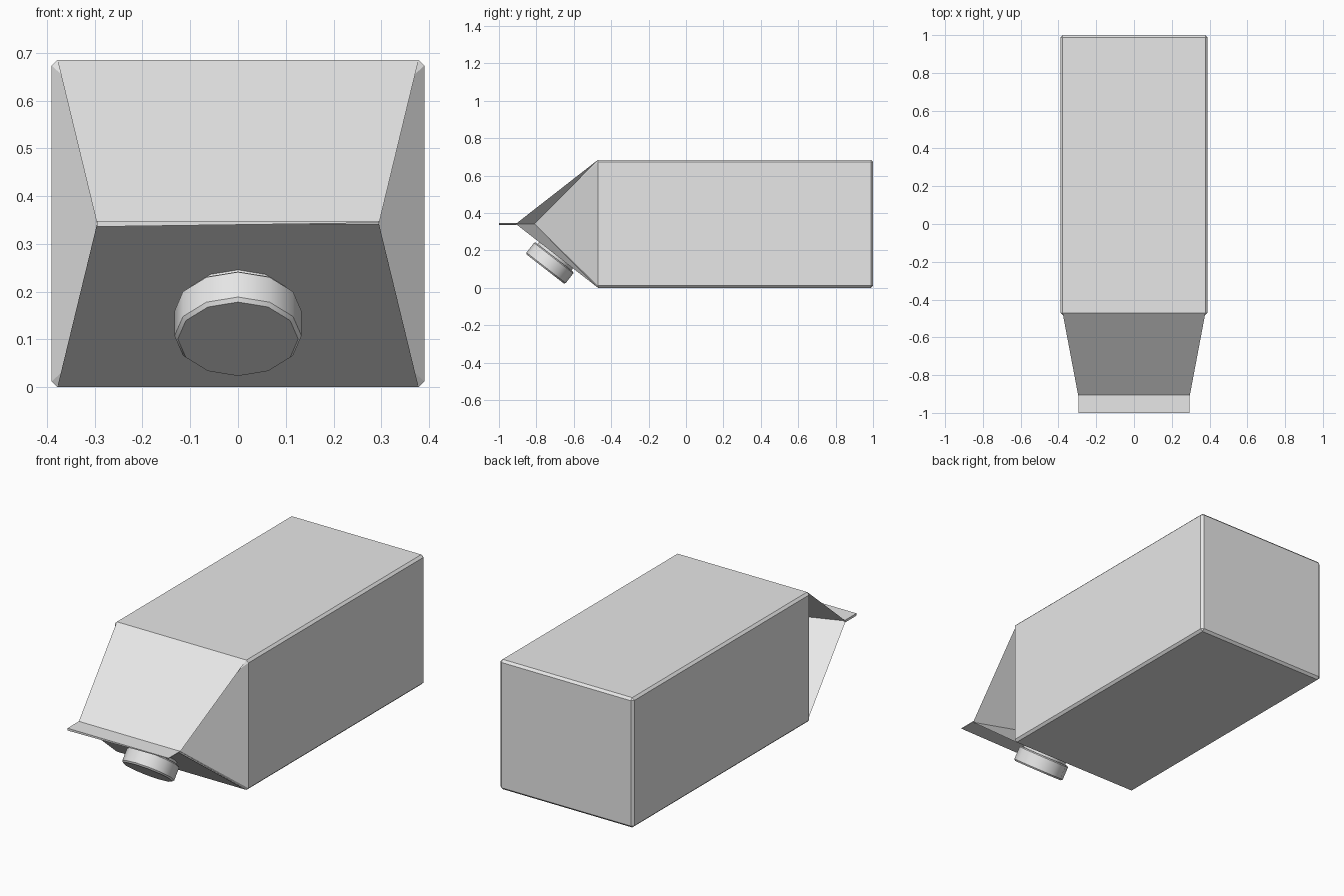
import bpy, bmesh, math
from mathutils import Vector

cube = bpy.data.objects.get("Cube")
if cube:
    bpy.data.objects.remove(cube, do_unlink=True)

grey = bpy.data.materials.new("plain grey")
grey.use_nodes = True
grey.diffuse_color = (0.8, 0.8, 0.8, 1)
grey.node_tree.nodes["Principled BSDF"].inputs["Base Color"].default_value = (0.8, 0.8, 0.8, 1)

W, H = 0.39, 0.685          # half width and height of the carton
FRONT, BACK = -0.47, 1.0    # ends of the straight body
BEV = 0.012                 # edge chamfer
RIDGE = (0.295, -0.91, 0.342)   # half width, y and z of the closed ridge
FOLD = (0.03, -0.81, 0.342)     # inner tip of the side folds


def finish(bm, name):
    bmesh.ops.recalc_face_normals(bm, faces=bm.faces)
    mesh = bpy.data.meshes.new(name)
    bm.to_mesh(mesh)
    bm.free()
    obj = bpy.data.objects.new(name, mesh)
    bpy.context.collection.objects.link(obj)
    mesh.materials.append(grey)
    return obj


def box(bm, lo, hi):
    verts = bmesh.ops.create_cube(bm, size=1)["verts"]
    for v in verts:
        v.co = [lo[i] if v.co[i] < 0 else hi[i] for i in range(3)]


# Carton: chamfered box, open at the front
bm = bmesh.new()
box(bm, (-W, FRONT, 0), (W, BACK, H))
edges = [e for e in bm.edges if any(v.co.y > 0 for v in e.verts)]
bmesh.ops.bevel(bm, geom=edges, offset=BEV, segments=1, affect='EDGES')
front = [f for f in bm.faces if all(v.co.y < FRONT + 0.001 for v in f.verts)]
bmesh.ops.delete(bm, geom=front, context='FACES_ONLY')


def face(*points):
    bm.faces.new([bm.verts.new(p) for p in points])


def level(z, top):
    return H - z if top else z


# Folded front: two sloping panels, with side gussets tucked inwards
rx, ry, rz = RIDGE
for top in (False, True):
    z0, z1 = level(0, top), level(BEV, top)
    face((-W + BEV, FRONT, z0), (W - BEV, FRONT, z0), (rx, ry, rz), (-rx, ry, rz))
    for s in (-1, 1):
        corner = (s * (W - BEV), FRONT, z0)
        tip = (s * FOLD[0], FOLD[1], FOLD[2])
        face(corner, (s * W, FRONT, z1), tip)
        face(corner, tip, (s * rx, ry, rz))
for s in (-1, 1):
    face((s * W, FRONT, BEV), (s * W, FRONT, H - BEV), (s * FOLD[0], FOLD[1], FOLD[2]))
bmesh.ops.remove_doubles(bm, verts=bm.verts, dist=0.0005)
finish(bm, "carton_body")

# Flat sealed strip along the ridge, its underside slightly tilted
bm = bmesh.new()
box(bm, (-rx, -1.0, 0.336), (rx, ry + 0.005, 0.348))
for v in bm.verts:
    if v.co.z < 0.34 and v.co.x > 0:
        v.co.z = 0.344
finish(bm, "sealed_strip")

# Spout neck and cap, square to the lower sloping panel
normal = Vector((0, -rz, ry - FRONT)).normalized()
seat_z = 0.175
seat = Vector((0, FRONT + (ry - FRONT) * seat_z / rz, seat_z))


def turned(name, profile, sides=12):
    """Closed solid turned around the spout axis from (radius, height) points."""
    bm = bmesh.new()
    u = Vector((1, 0, 0))
    w = normal.cross(u)
    rings = []
    for r, h in profile:
        rings.append([bm.verts.new(seat + normal * h + r * (
            math.cos(math.tau * i / sides) * u + math.sin(math.tau * i / sides) * w))
            for i in range(sides)])
    for a, b in zip(rings, rings[1:]):
        for i in range(sides):
            j = (i + 1) % sides
            bm.faces.new((a[i], a[j], b[j], b[i]))
    bm.faces.new(rings[0])
    bm.faces.new(rings[-1])
    obj = finish(bm, name)
    bpy.ops.object.select_all(action='DESELECT')
    obj.select_set(True)
    bpy.context.view_layer.objects.active = obj
    bpy.ops.object.shade_smooth_by_angle(angle=math.radians(35))


turned("spout_neck", [(0.115, -0.01), (0.115, 0.02)])
turned("screw_cap", [(0.127, 0.014), (0.133, 0.02), (0.133, 0.086), (0.126, 0.094)])
